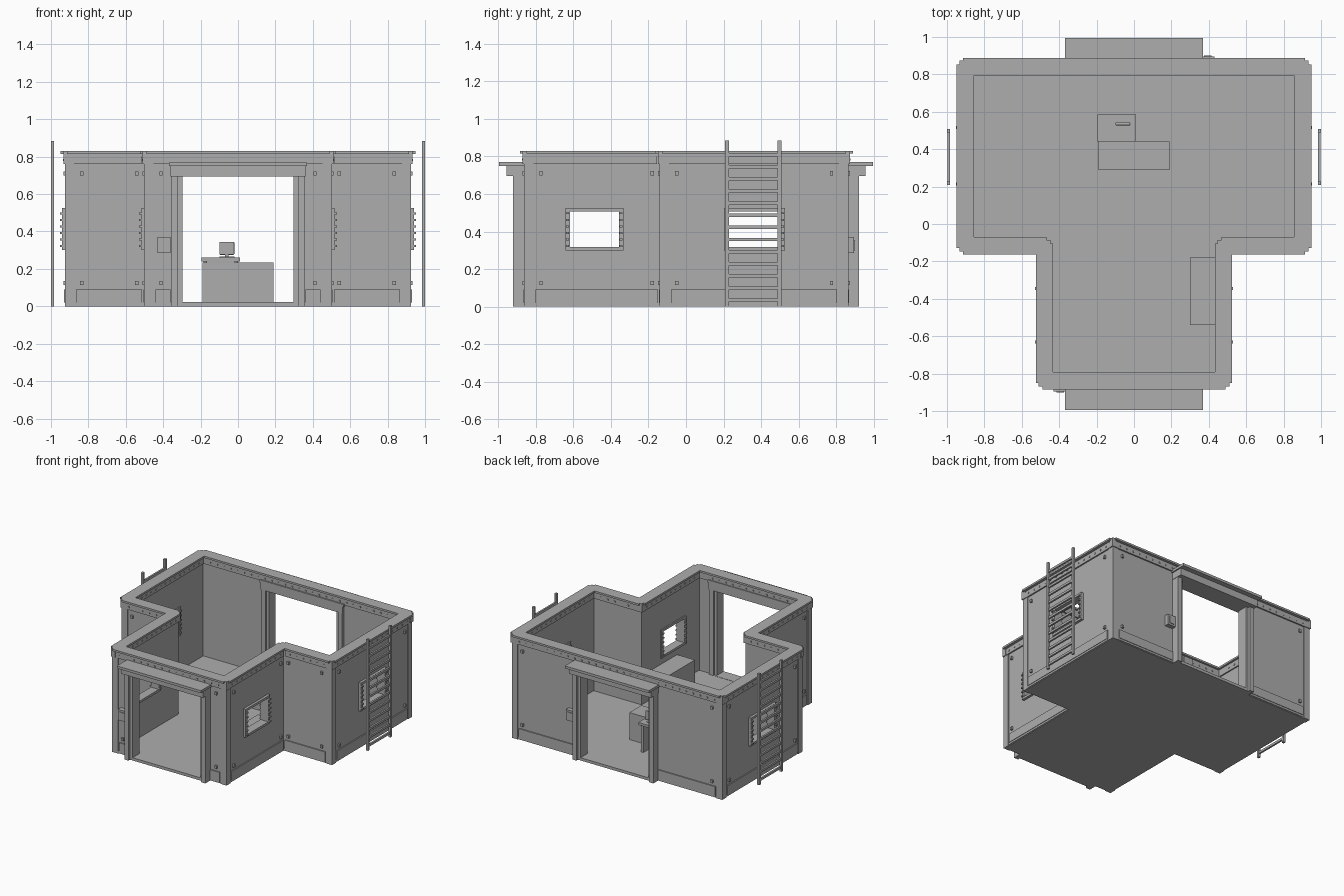
import bpy, bmesh
from mathutils import Vector, Matrix

cube = bpy.data.objects.get("Cube")
if cube:
    bpy.data.objects.remove(cube)

grey = bpy.data.materials.new("plain grey")
grey.use_nodes = True
grey.diffuse_color = (0.42, 0.42, 0.42, 1)
grey.node_tree.nodes["Principled BSDF"].inputs["Base Color"].default_value = grey.diffuse_color


def finish(name, bm):
    bmesh.ops.recalc_face_normals(bm, faces=bm.faces)
    mesh = bpy.data.meshes.new(name)
    bm.to_mesh(mesh)
    bm.free()
    mesh.materials.append(grey)
    obj = bpy.data.objects.new(name, mesh)
    bpy.context.scene.collection.objects.link(obj)
    return obj


def boxes(name, items):
    """One object from boxes given as x0, x1, y0, y1, z0, z1."""
    bm = bmesh.new()
    for x0, x1, y0, y1, z0, z1 in items:
        mid = Vector((x0 + x1, y0 + y1, z0 + z1)) / 2
        size = (abs(x1 - x0), abs(y1 - y0), abs(z1 - z0), 1)
        bmesh.ops.create_cube(bm, size=1, matrix=Matrix.Translation(mid) @ Matrix.Diagonal(size))
    return finish(name, bm)


def plan(d):
    """T-shaped floor plan, grown outward by d."""
    w, n, back, front, step = .92 + d, .497 + d, .86 + d, -.857 - d, -.135 - d
    return [Vector(p) for p in ((-n, front), (n, front), (n, step), (w, step),
                                (w, back), (-w, back), (-w, step), (-n, step))]


def corners(pts):
    """Each corner with unit directions to its neighbours and its turn."""
    for i, c in enumerate(pts):
        a = (pts[i - 1] - c).normalized()
        b = (pts[(i + 1) % len(pts)] - c).normalized()
        yield c, a, b, b.cross(a)


def notched(pts, sign):
    out = []
    for c, a, b, turn in corners(pts):
        if turn * sign > 0:
            s, t = .015, .035
            out += [c + a * t, c + a * t + b * s, c + (a + b) * s, c + a * s + b * t, c + b * t]
        else:
            out.append(c)
    return out


def prism(name, loops, z0, z1):
    bm = bmesh.new()
    edges = []
    for loop in loops:
        vs = [bm.verts.new((p.x, p.y, z0)) for p in loop]
        edges += [bm.edges.new((vs[i - 1], vs[i])) for i in range(len(vs))]
    bmesh.ops.triangle_fill(bm, edges=edges, use_beauty=True)
    up = bmesh.ops.extrude_face_region(bm, geom=bm.faces[:], use_keep_orig=True)["geom"]
    bmesh.ops.translate(bm, vec=(0, 0, z1 - z0), verts=[v for v in up if isinstance(v, bmesh.types.BMVert)])
    return finish(name, bm)


# Shell: floor, walls and stepped cap
prism("floor", [plan(-.01)], 0, .02)
walls = prism("walls", [plan(0), plan(-.04)], 0, .815)
prism("wall_cap", [notched(plan(.028), 1), notched(plan(-.065), -1)], .815, .83)
prism("cap_support", [plan(.006), plan(-.05)], .80, .816)

# Door and window openings
windows = [(.92, .215, .515), (.497, -.63, -.345)]
holes = [(-.31, .31, s * .7, s * 1.0, .02, .70) for s in (-1, 1)]
for x, y0, y1 in windows:
    holes += [(s * (x - .1), s * (x + .1), y0, y1, .31, .51) for s in (-1, 1)]
cutter = boxes("opening_cutter", holes)
cutter.hide_render = True
cutter.hide_viewport = True
cutter.display_type = 'WIRE'
mod = walls.modifiers.new("openings", 'BOOLEAN')
mod.operation = 'DIFFERENCE'
mod.solver = 'EXACT'
mod.object = cutter

# Corner posts
posts, post_tops = [], []
for c, a, b, turn in corners(plan(.006)):
    if turn > 0:
        e = c + (a + b) * .05
        posts.append((c.x, e.x, c.y, e.y, 0, .80))
        c, e = c - (a + b) * .007, c + (a + b) * .03
        post_tops.append((c.x, e.x, c.y, e.y, .76, .825))
boxes("corner_posts", posts)
boxes("corner_post_tops", post_tops)

# Trim along every outside wall
skirting, bands, studs, bolts = [], [], [], []
pts = plan(0)
info = list(corners(pts))


def strip(p, u, n, s0, s1, z0, z1, depth):
    a, b = p + u * s0, p + u * s1 + n * depth
    return (a.x, b.x, a.y, b.y, z0, z1)


for i, (p, a, u, turn) in enumerate(info):
    q, turn_q = info[(i + 1) % 8][0], info[(i + 1) % 8][3]
    n = Vector((u.y, -u.x))
    length = (q - p).length
    s0 = .055 if turn > 0 else .015
    s1 = length - (.055 if turn_q > 0 else .015)
    has_door = abs(u.x) > .5 and abs(p.x + q.x) < .01
    spans = [(s0, length / 2 - .36), (length / 2 + .36, s1)] if has_door else [(s0, s1)]
    for f, t in spans:
        skirting.append(strip(p, u, n, f, t, .02, .09, .009))
        skirting.append(strip(p, u, n, f - .01, t, .005, .02, .005))
    bands.append(strip(p, u, n, .02, length - .02, .76, .806, .011))
    count = int(length / .06)
    for k in range(1, count):
        s = length * k / count
        studs.append(strip(p, u, n, s - .005, s + .005, .778, .788, .015))
    for s in (s0 + .03, s1 - .03):
        for z in (.125, .71):
            bolts.append(strip(p, u, n, s - .009, s + .009, z - .011, z + .011, .014))
boxes("skirting_panels", skirting)
boxes("upper_bands", bands)
boxes("band_studs", studs)
boxes("wall_bolts", bolts)

# Studs on the inside edge of the cap
inner = []
for c, a, u, turn in corners(plan(-.05)):
    q = min((p for p in plan(-.05) if (p - c).length > .01 and (p - c).normalized().dot(u) > .999),
            key=lambda p: (p - c).length)
    n, length = Vector((-u.y, u.x)), (q - c).length
    inner.append(strip(c - n * .012, u, n, 0, length, .76, .81, .012))
    for k in range(1, int(length / .06)):
        inner.append(strip(c, u, n, k * .06 - .005, k * .06 + .005, .78, .79, .004))
boxes("inner_bands", inner)

# Door frames, canopies and entry panels, front and back
for s, side in ((-1, "front"), (1, "back")):
    jambs = []
    for m in (-1, 1):
        jambs.append((m * .32, m * .357, s * .80, s * .92, 0, .70))
        jambs.append((m * .298, m * .32, s * .815, s * .90, 0, .70))
    boxes(side + "_door_jambs", jambs)
    boxes(side + "_door_header", [(-.36, .36, s * .80, s * .955, .695, .75)])
    boxes(side + "_door_canopy", [(-.37, .37, s * .80, s * .995, .75, .77)])
    boxes(side + "_threshold", [(-.30, .30, s * .80, s * .90, 0, .022)])
    boxes(side + "_entry_panel", [(s * .36, s * .43, s * .85, s * .895, .285, .37),
                                  (s * .375, s * .415, s * .89, s * .90, .30, .355)])

# Window frames with toothed uprights, and ladders, both sides
for s, side in ((1, "left"), (-1, "right")):
    for (x, y0, y1), place in zip(windows, ("main", "entry")):
        i, o = s * (x - .05), s * (x + .02)
        frame = [(i, o, y0 - .012, y0 + .012, .30, .525), (i, o, y1 - .012, y1 + .012, .30, .525),
                 (i, o, y0, y1, .30, .318), (i, o, y0, y1, .507, .525)]
        for k in range(6):
            z = .322 + k * .035
            frame += [(s * (x - .06), s * (x + .033), y - .008, y + .008, z - .005, z + .005) for y in (y0, y1)]
        boxes(f"{side}_{place}_window_frame", frame)
    rails = [(s * .983, s * 1.0, y - .01, y + .01, 0, .885) for y in (.218, .498)]
    rungs = [(s * .984, s * .998, .218, .498, z - .009, z + .009)
             for z in (.035 + .0645 * k for k in range(13))]
    boxes(side + "_ladder", rails + rungs)

# Furniture
boxes("counter", [(-.19, .19, .29, .44, .02, .235)])
boxes("side_desk", [(-.195, .01, .44, .585, .24, .26),
                    (-.02, .0, .45, .565, .02, .24), (-.185, -.165, .45, .565, .02, .24)])
monitor = boxes("monitor", [(-.10, -.02, .527, .543, .275, .345)])
bevel = monitor.modifiers.new("rounded", 'BEVEL')
bevel.width = .005
bevel.segments = 2
boxes("monitor_stand", [(-.07, -.05, .529, .541, .26, .28), (-.085, -.035, .523, .547, .26, .264)])
boxes("keyboard", [(-.10, -.02, .48, .512, .26, .267)])
boxes("low_cabinet", [(.30, .457, -.54, -.18, .02, .25)])
